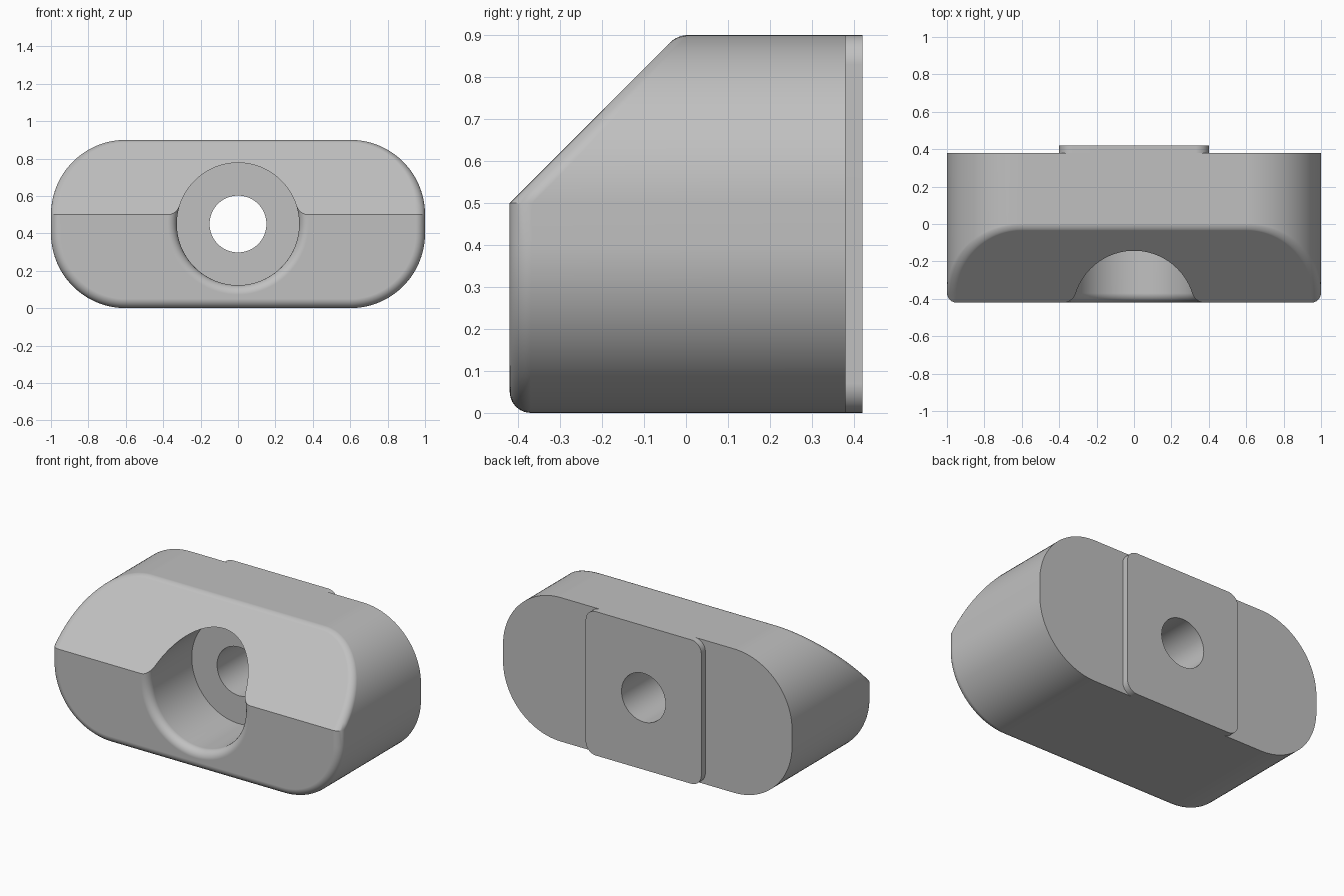
import bpy, bmesh
from math import sin, cos, tan, pi

cube = bpy.data.objects.get("Cube")
if cube:
    bpy.data.objects.remove(cube, do_unlink=True)

FRONT, BACK, PAD_BACK = -0.42, 0.38, 0.42
HEIGHT, MID = 0.9, 0.45
FILLET = 0.05

grey = bpy.data.materials.new("light grey")
grey.use_nodes = True
colour = (0.53, 0.53, 0.53, 1)
grey.diffuse_color = colour
grey.node_tree.nodes["Principled BSDF"].inputs["Base Color"].default_value = colour


def make_object(name, bm):
    bmesh.ops.recalc_face_normals(bm, faces=bm.faces[:])
    mesh = bpy.data.meshes.new(name)
    bm.to_mesh(mesh)
    bm.free()
    mesh.materials.append(grey)
    obj = bpy.data.objects.new(name, mesh)
    bpy.context.collection.objects.link(obj)
    return obj


def rounded_prism(half_width, radius, y0, y1, steps):
    """Rounded rectangle in x and z, extruded along y."""
    bm = bmesh.new()
    verts = []
    corners = [(1, 1), (-1, 1), (-1, -1), (1, -1)]
    for q, (sx, sz) in enumerate(corners):
        for i in range(steps + 1):
            a = (q + i / steps) * pi / 2
            x = sx * (half_width - radius) + radius * cos(a)
            z = MID + sz * (HEIGHT / 2 - radius) + radius * sin(a)
            verts.append(bm.verts.new((x, y0, z)))
    face = bm.faces.new(verts)
    out = bmesh.ops.extrude_face_region(bm, geom=[face])
    moved = [v for v in out["geom"] if isinstance(v, bmesh.types.BMVert)]
    bmesh.ops.translate(bm, verts=moved, vec=(0, y1 - y0, 0))
    bmesh.ops.recalc_face_normals(bm, faces=bm.faces[:])
    return bm


def revolved(name, profile, steps=96):
    """Closed solid turned about the bore axis from (radius, y) points."""
    bm = bmesh.new()
    rings = [[bm.verts.new((r * cos(2 * pi * i / steps), y, MID + r * sin(2 * pi * i / steps)))
              for i in range(steps)] for r, y in profile]
    for a, b in zip(rings, rings[1:]):
        for i in range(steps):
            j = (i + 1) % steps
            bm.faces.new((a[i], a[j], b[j], b[i]))
    bm.faces.new(rings[0])
    bm.faces.new(rings[-1])
    return make_object(name, bm)


def finish(obj, cutter):
    """Cut the bore, then smooth the curved faces."""
    cut = obj.modifiers.new("bore", "BOOLEAN")
    cut.operation = "DIFFERENCE"
    cut.solver = "EXACT"
    cut.object = cutter
    bpy.ops.object.select_all(action="DESELECT")
    bpy.context.view_layer.objects.active = obj
    obj.select_set(True)
    for mod in list(obj.modifiers):
        bpy.ops.object.modifier_apply(modifier=mod.name)
    bpy.ops.object.shade_smooth_by_angle(angle=0.5)
    normals = obj.modifiers.new("even normals", "WEIGHTED_NORMAL")
    normals.keep_sharp = True


# Body: rounded block with the upper front sliced off at 45 degrees
bm = rounded_prism(1.0, 0.4, FRONT, BACK, 24)
bmesh.ops.bisect_plane(bm, geom=bm.verts[:] + bm.edges[:] + bm.faces[:], dist=1e-5,
                       plane_co=(0, FRONT, 0.5), plane_no=(0, -1, 1), clear_outer=True)
bmesh.ops.holes_fill(bm, edges=[e for e in bm.edges if e.is_boundary], sides=0)
bmesh.ops.recalc_face_normals(bm, faces=bm.faces[:])

# Constant-radius fillet around the front outline; the crease stays sharp
weight = bm.edges.layers.float.new("bevel_weight_edge")
for e in bm.edges:
    if sum(f.normal.y < -0.5 for f in e.link_faces) == 1:
        e[weight] = min(1, tan(e.calc_face_angle(0) / 2))
body = make_object("body", bm)
fillet = body.modifiers.new("fillet", "BEVEL")
fillet.limit_method = "WEIGHT"
fillet.width = FILLET
fillet.segments = 6
fillet.use_clamp_overlap = False

# Raised pad on the back
pad = make_object("back_pad", rounded_prism(0.4, 0.07, BACK, PAD_BACK, 10))

# Stepped bore with a flared rim
BORE, HOLE, FLOOR = 0.327, 0.152, 0.01
flare = [(BORE + FILLET * (1 - cos(t)), FRONT + FILLET * (1 - sin(t)))
         for t in (i / 6 * pi / 2 for i in range(7))]
profile = [(HOLE, 0.6), (HOLE, FLOOR), (BORE, FLOOR)] + flare + [(BORE + FILLET, -0.6)]
cutter = revolved("bore_cutter", profile)

for part in (body, pad):
    finish(part, cutter)
cutter.hide_render = True
cutter.hide_set(True)
